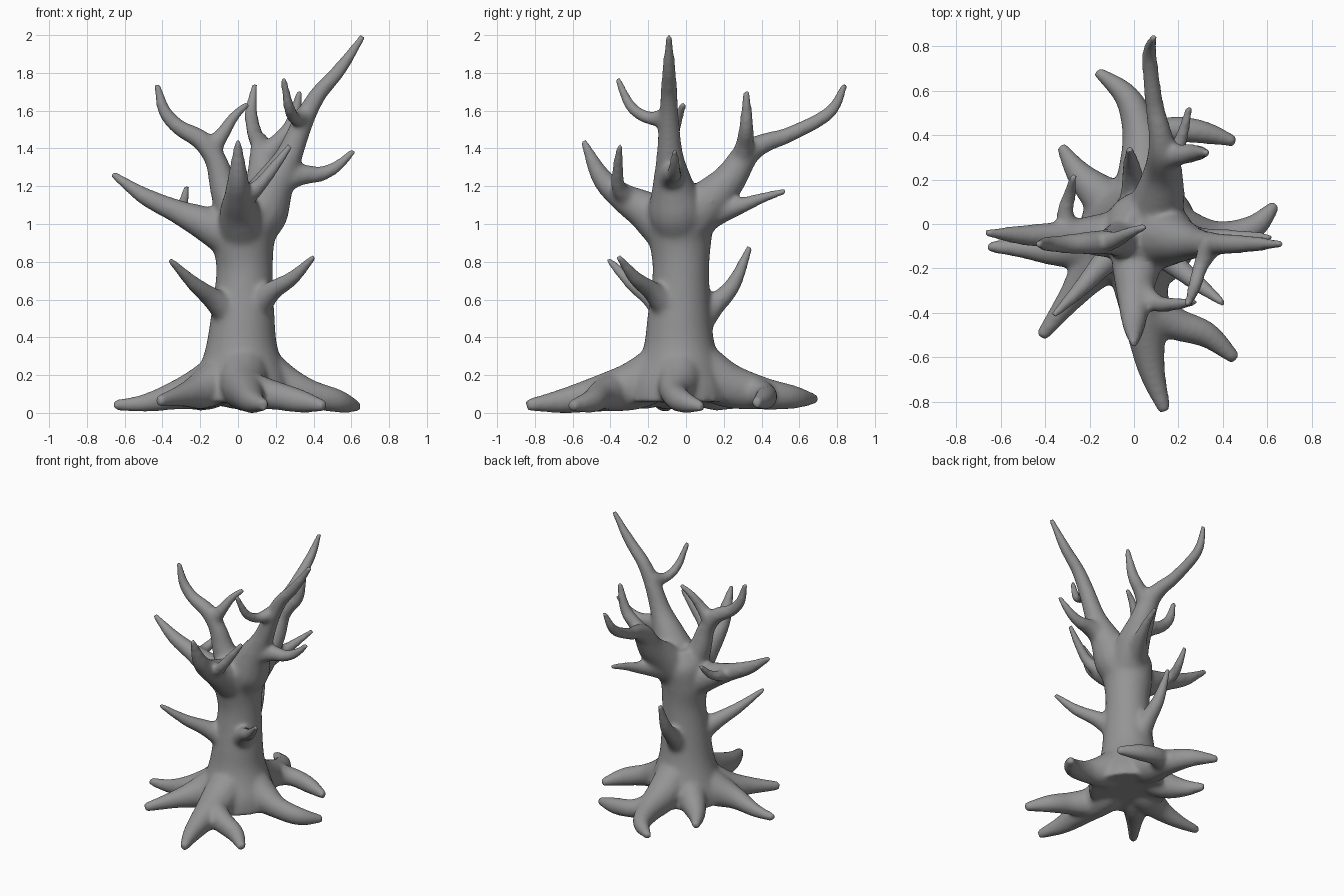
import bpy, bmesh, math
from mathutils import Vector

bm = bmesh.new()
TIP = .019


def spline(p0, p1, p2, p3, t):
    return 0.5 * (2 * p1 + (p2 - p0) * t + (2 * p0 - 5 * p1 + 4 * p2 - p3) * t * t
                  + (3 * p1 - p0 - 3 * p2 + p3) * t ** 3)


def limb(*pts, sides=14, steps=6):
    """Closed tapering tube through (x, y, z, radius) points."""
    p = [Vector(q) for q in pts]
    p = [2 * p[0] - p[1]] + p + [2 * p[-1] - p[-2]]
    path = [spline(*p[i:i + 4], s / steps) for i in range(len(p) - 3) for s in range(steps)]
    path.append(p[-2])
    rings, side = [], None
    for i, q in enumerate(path):
        d = path[min(i + 1, len(path) - 1)] - path[max(i - 1, 0)]
        d = Vector(d[:3]).normalized()
        if side is None:
            side = d.orthogonal()
        side = (side - d * side.dot(d)).normalized()
        up = d.cross(side)
        c, r = Vector(q[:3]), max(q[3], 0.012)
        rings.append([bm.verts.new(c + r * (side * math.cos(a) + up * math.sin(a)))
                      for a in (2 * math.pi * k / sides for k in range(sides))])
    for a, b in zip(rings, rings[1:]):
        for k in range(sides):
            j = (k + 1) % sides
            bm.faces.new((a[k], a[j], b[j], b[k]))
    bm.faces.new(rings[0][::-1])
    bm.faces.new(rings[-1])


# trunk
limb((.02, -.04, .065, .27), (.02, -.04, .15, .26), (.02, -.035, .25, .222), (.02, -.035, .36, .188), (.025, -.035, .5, .17),
     (.035, -.027, .75, .15), (.03, -.03, .92, .166), (.05, -.03, 1.05, .178), (.07, -.03, 1.16, .12), sides=28)

# roots: forked front, right, left, front left, forked back, back left
limb((.03, -.06, .28, .14), (.03, -.25, .16, .13), (.05, -.45, .11, .095), (.08, -.66, .07, .062), (.14, -.845, .05, .03))
limb((.06, -.38, .12, .1), (.19, -.45, .1, .075), (.33, -.5, .07, .06), (.46, -.61, .045, .03))
limb((.05, -.03, .28, .14), (.2, -.04, .17, .12), (.37, -.06, .11, .075), (.53, -.02, .07, .06), (.64, .09, .04, .027))
limb((0, -.03, .25, .13), (-.16, -.08, .15, .12), (-.33, -.12, .1, .075), (-.5, -.11, .06, .046), (-.66, -.1, .05, .027))
limb((-.02, -.06, .23, .13), (-.18, -.2, .13, .1), (-.29, -.34, .1, .06), (-.42, -.51, .07, .03))
limb((.03, .02, .28, .14), (.04, .2, .16, .12), (.03, .4, .11, .085), (-.03, .57, .09, .06), (-.17, .69, .08, .025))
limb((.04, .34, .12, .085), (.15, .42, .1, .062), (.3, .415, .08, .055), (.46, .37, .06, .027))
limb((-.02, .02, .22, .13), (-.15, .13, .12, .095), (-.25, .23, .085, .06), (-.33, .355, .07, .025))

# upper right limb with two twigs
limb((.045, -.04, .92, .12), (.12, -.05, 1.07, .15), (.19, -.07, 1.21, .11), (.27, -.085, 1.36, .073), (.34, -.09, 1.53, .057),
     (.42, -.09, 1.68, .047), (.54, -.09, 1.82, .038), (.665, -.09, 2.0, TIP))
limb((.35, -.09, 1.57, .055), (.3, -.19, 1.56, .037), (.27, -.29, 1.62, .032), (.24, -.365, 1.775, TIP))
limb((.21, -.08, 1.23, .085), (.33, -.075, 1.26, .058), (.44, -.065, 1.265, .042), (.53, -.06, 1.31, .032), (.615, -.06, 1.39, TIP))

# upper left limb with fork
limb((.01, -.06, 1.0, .12), (-.07, -.07, 1.18, .08), (-.115, -.08, 1.33, .06), (-.19, -.085, 1.44, .055),
     (-.31, -.09, 1.51, .044), (-.39, -.09, 1.6, .036), (-.43, -.09, 1.745, TIP))
limb((-.14, -.08, 1.4, .055), (-.08, -.07, 1.48, .04), (-.02, -.04, 1.57, .03), (.055, -.01, 1.64, TIP))

# left limb with twig
limb((.03, -.04, .88, .12), (-.14, -.05, .985, .1), (-.32, -.05, 1.065, .065), (-.5, -.05, 1.15, .047), (-.67, -.04, 1.27, TIP))
limb((-.27, -.04, 1.05, .05), (-.31, .04, 1.07, .04), (-.29, .13, 1.11, .032), (-.27, .22, 1.2, TIP))

# front limb with twig
limb((.03, -.05, .93, .14), (.01, -.2, 1.06, .11), (0, -.34, 1.145, .076), (0, -.45, 1.25, .055), (0, -.545, 1.445, TIP))
limb((.01, -.29, 1.12, .065), (.1, -.355, 1.19, .042), (.19, -.36, 1.3, .032), (.28, -.35, 1.42, TIP))

# back limb with fork
limb((.06, -.01, .98, .14), (.11, .11, 1.11, .12), (.13, .23, 1.235, .09), (.13, .32, 1.37, .07), (.115, .42, 1.43, .053),
     (.09, .55, 1.475, .043), (.07, .76, 1.59, .036), (.09, .845, 1.745, TIP))
limb((.13, .29, 1.33, .065), (.2, .31, 1.42, .05), (.28, .32, 1.52, .04), (.33, .32, 1.71, TIP))
limb((.06, .03, 1.02, .11), (.12, .17, 1.06, .068), (.18, .3, 1.1, .044), (.22, .41, 1.14, .03), (.25, .53, 1.175, TIP))

# short twigs on the lower trunk
limb((.08, -.08, .55, .09), (.18, -.18, .645, .055), (.29, -.27, .715, .04), (.405, -.36, .83, TIP))
limb((-.04, -.09, .53, .09), (-.14, -.18, .61, .058), (-.24, -.29, .69, .04), (-.365, -.415, .815, TIP))
limb((.01, .04, .45, .09), (0, .14, .56, .062), (-.01, .25, .68, .044), (-.02, .34, .885, TIP))

# settle the roots on the ground
for v in bm.verts:
    if v.co.z < .2:
        v.co.z -= .012 * (1 - v.co.z / .2)
    v.co.z = max(v.co.z, -.003)
bmesh.ops.recalc_face_normals(bm, faces=bm.faces)
mesh = bpy.data.meshes.new("tree")
bm.to_mesh(mesh)
bm.free()
tree = bpy.data.objects.new("bare_tree", mesh)
bpy.context.collection.objects.link(tree)

# dark grey bark
bark = bpy.data.materials.new("bark")
bark.diffuse_color = (.3, .3, .3, 1)
mesh.materials.append(bark)

# fuse the limbs into one smooth skin
fuse = tree.modifiers.new("fuse", 'REMESH')
fuse.mode = 'VOXEL'
fuse.voxel_size = 0.012
fuse.use_smooth_shade = True
soften = tree.modifiers.new("soften", 'SMOOTH')
soften.factor = 0.5
soften.iterations = 22
